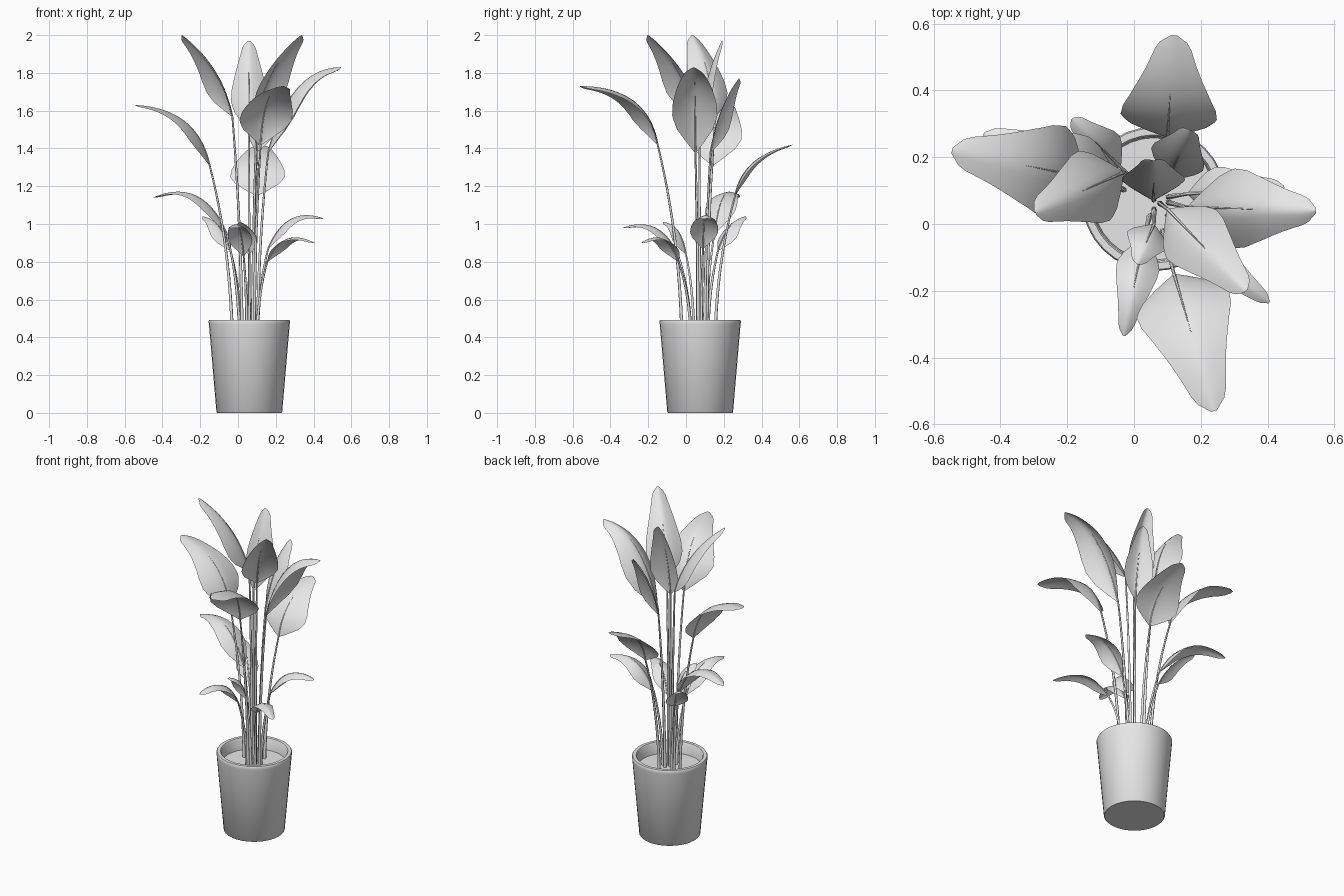
import bpy
import bmesh
import math
from mathutils import Vector

default_cube = bpy.data.objects.get("Cube")
if default_cube:
    bpy.data.objects.remove(default_cube, do_unlink=True)

# One plain colour for the whole plant
grey = bpy.data.materials.new("pale_grey")
grey.use_nodes = True
grey.diffuse_color = (0.8, 0.8, 0.8, 1)
grey.node_tree.nodes["Principled BSDF"].inputs["Base Color"].default_value = (0.8, 0.8, 0.8, 1)

POT_CENTRE = Vector((0.06, 0.075, 0))
SOIL_HEIGHT = 0.42


def add_mesh(name, bm):
    """Turn a bmesh into a smooth shaded object."""
    mesh = bpy.data.meshes.new(name)
    bm.to_mesh(mesh)
    bm.free()
    mesh.materials.append(grey)
    obj = bpy.data.objects.new(name, mesh)
    bpy.context.collection.objects.link(obj)
    bpy.ops.object.select_all(action='DESELECT')
    obj.select_set(True)
    bpy.context.view_layer.objects.active = obj
    bpy.ops.object.shade_smooth_by_angle(angle=math.radians(40))
    return obj


def lathe(name, profile, segments=32):
    """Spin a radius/height profile round the pot's axis."""
    bm = bmesh.new()
    rings = []
    for radius, z in profile:
        ring = []
        for i in range(segments):
            a = math.tau * i / segments
            offset = Vector((radius * math.cos(a), radius * math.sin(a), z))
            ring.append(bm.verts.new(POT_CENTRE + offset))
        rings.append(ring)
    for low, high in zip(rings, rings[1:]):
        for i in range(segments):
            j = (i + 1) % segments
            bm.faces.new((low[i], low[j], high[j], high[i]))
    bm.faces.new(list(reversed(rings[0])))
    bm.faces.new(rings[-1])
    return add_mesh(name, bm)


def bezier(a, b, c, t):
    return a * (1 - t) ** 2 + b * 2 * t * (1 - t) + c * t * t


# Leaf half-width along its length, as a fraction of the widest point
OUTLINE = [(0, 0.04), (0.07, 0.4), (0.17, 0.8), (0.28, 1), (0.42, 0.96),
           (0.6, 0.77), (0.78, 0.54), (0.92, 0.37), (0.975, 0.24), (1, 0.06)]


def outline_at(t):
    for (t0, w0), (t1, w1) in zip(OUTLINE, OUTLINE[1:]):
        if t <= t1:
            return w0 + (w1 - w0) * (t - t0) / (t1 - t0)
    return OUTLINE[-1][1]


def plant_leaf(name, base, tip, width, lean, lift, fold=0.45):
    """A folded blade on an arched midrib, with its stalk."""
    base, tip = Vector(base), Vector(tip)
    span = tip - base
    bend = base + Vector((span.x * lean, span.y * lean, span.z * lift))
    side = Vector((-span.y, span.x, 0)).normalized()

    # Blade, its edges dropping away from the midrib
    bm = bmesh.new()
    rows, half = 24, 4
    grid = []
    for r in range(rows + 1):
        t = r / rows
        centre = bezier(base, bend, tip, t)
        along = ((bend - base) * (1 - t) + (tip - bend) * t).normalized()
        normal = along.cross(side)
        reach = outline_at(t) * width / 2
        row = []
        for c in range(-half, half + 1):
            s = c / half
            drop = fold * reach * abs(s) ** 1.4
            row.append(bm.verts.new(centre + side * reach * s - normal * drop))
        grid.append(row)
    for low, high in zip(grid, grid[1:]):
        for c in range(2 * half):
            bm.faces.new((low[c + 1], low[c], high[c], high[c + 1]))
    add_mesh(name, bm)

    # Stalk, running on into the blade as a tapering midrib
    root = POT_CENTRE + (base - POT_CENTRE) * 0.43
    root.z = SOIL_HEIGHT - 0.01
    knee = root + (base - root) * 0.1
    knee.z = (root.z + base.z) / 2 + 0.03
    path = [(bezier(root, knee, base, i / 12), 1 - 0.45 * i / 12) for i in range(13)]
    path += [(bezier(base, bend, tip, i / 10), 0.55 - 0.07 * i) for i in range(1, 7)]
    curve = bpy.data.curves.new(name + "_stalk", 'CURVE')
    curve.dimensions = '3D'
    curve.bevel_depth = 0.009
    curve.bevel_resolution = 1
    curve.use_fill_caps = True
    spline = curve.splines.new('POLY')
    spline.points.add(len(path) - 1)
    for point, (place, radius) in zip(spline.points, path):
        point.co = (*place, 1)
        point.radius = radius
    spline.use_smooth = True
    curve.materials.append(grey)
    stalk = bpy.data.objects.new(name + "_stalk", curve)
    bpy.context.collection.objects.link(stalk)


# Tapered pot with a thick rim and hollow top, then the soil
lathe("pot", [(0.17, 0), (0.174, 0.004), (0.214, 0.47), (0.216, 0.485), (0.212, 0.492),
              (0.192, 0.492), (0.187, 0.485), (0.182, 0.4)])
lathe("soil", [(0.183, SOIL_HEIGHT - 0.02), (0.183, SOIL_HEIGHT)])

# Tall leaves
plant_leaf("tall_left_leaf", (-0.03, 0.155, 1.57), (-0.295, 0.035, 2), 0.23, 0.22, 0.63)
plant_leaf("tall_right_leaf", (0.1, 0.045, 1.57), (0.335, -0.2, 2), 0.21, 0.25, 0.63)
plant_leaf("tall_middle_leaf", (0.058, 0.07, 1.5), (0.058, 0.19, 1.97), 0.19, 0.2, 0.6)
plant_leaf("tall_back_leaf", (0.1, 0.13, 1.38), (0.168, 0.28, 1.77), 0.17, 0.3, 0.65)

# Wide leaves spreading to each side
plant_leaf("wide_front_leaf", (0.12, -0.15, 1.42), (0.24, -0.56, 1.73), 0.29, 0.13, 1, 0.3)
plant_leaf("wide_back_leaf", (0.1, 0.26, 1.15), (0.12, 0.565, 1.42), 0.29, 0.13, 0.8, 0.15)
plant_leaf("wide_right_leaf", (0.16, 0.05, 1.38), (0.545, 0.04, 1.83), 0.24, 0.3, 1, 0.55)
plant_leaf("wide_left_leaf", (-0.15, 0.14, 1.31), (-0.545, 0.22, 1.63), 0.28, 0.16, 0.95, 0.2)

# Low arching leaves
plant_leaf("low_left_leaf", (-0.06, 0.15, 0.95), (-0.45, 0.27, 1.14), 0.17, 0.33, 1.6, 0.3)
plant_leaf("low_back_leaf", (-0.04, 0.17, 0.86), (-0.185, 0.315, 1.04), 0.13, 0.35, 0.9)
plant_leaf("low_right_leaf", (0.16, 0.09, 0.87), (0.45, 0.11, 1.03), 0.15, 0.33, 1.45)
plant_leaf("low_front_right_leaf", (0.155, -0.04, 0.8), (0.405, -0.235, 0.9), 0.12, 0.33, 1.9, 0.35)
plant_leaf("low_front_leaf", (0.03, -0.04, 0.83), (-0.03, -0.335, 0.98), 0.13, 0.33, 1.5)
plant_leaf("small_front_leaf", (0.06, 0, 0.84), (0.01, -0.12, 1.01), 0.13, 0.2, 0.95)
